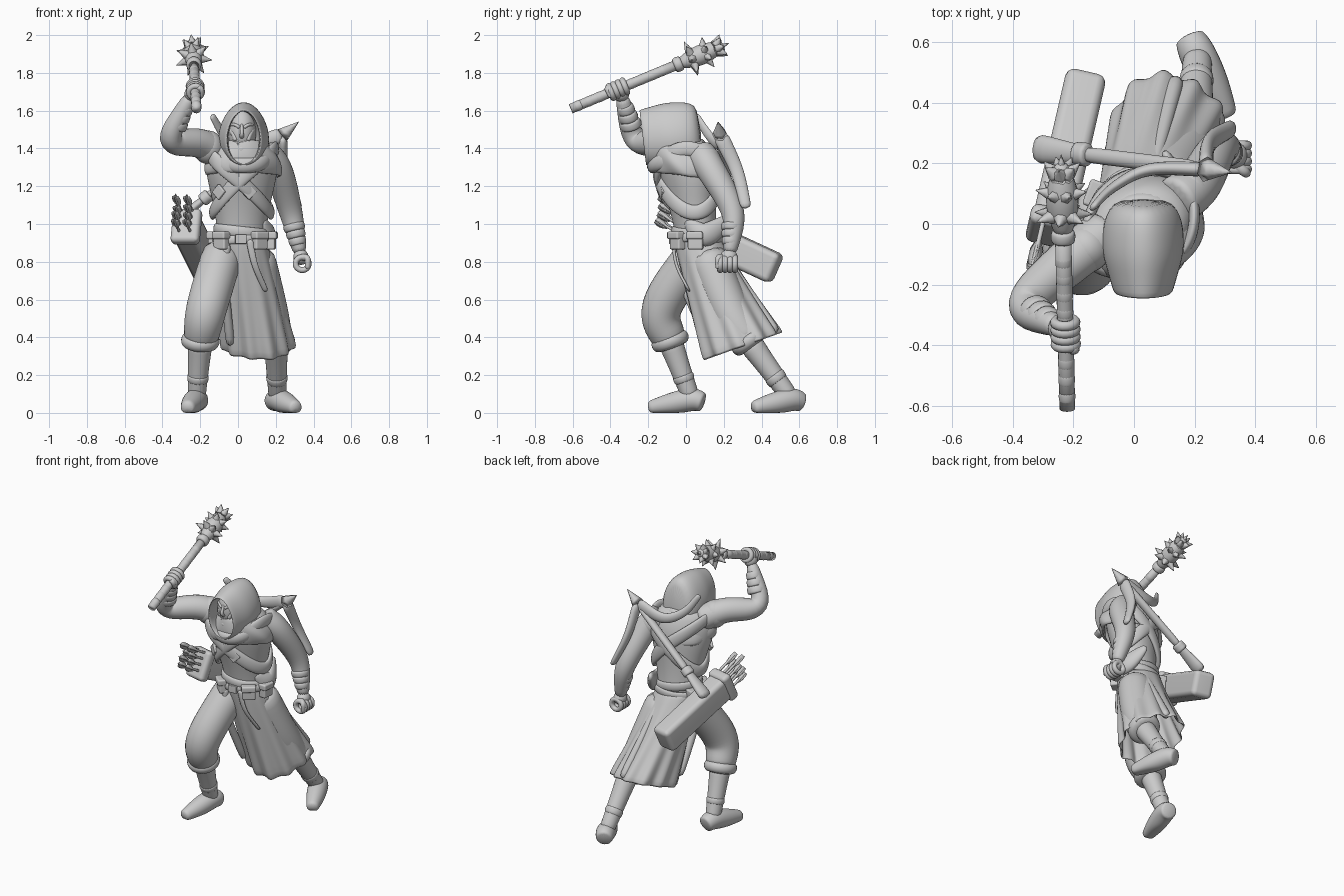
import bpy, bmesh, math, random
from math import sin, cos, pi, tau, radians
from mathutils import Vector, Matrix, Euler

cube = bpy.data.objects.get("Cube")
if cube:
    bpy.data.objects.remove(cube)
random.seed(4)

grey = bpy.data.materials.new("stone_grey")
grey.use_nodes = True
grey.diffuse_color = (.6, .6, .6, 1)
grey.node_tree.nodes["Principled BSDF"].inputs["Base Color"].default_value = grey.diffuse_color
RIGHT, FRONT, UP = Vector((1, 0, 0)), Vector((0, 1, 0)), Vector((0, 0, 1))


def finish(name, bm, subdivide=0, thickness=0):
    """Turn a bmesh into a smooth grey object."""
    bmesh.ops.recalc_face_normals(bm, faces=bm.faces)
    for face in bm.faces:
        face.smooth = True
    mesh = bpy.data.meshes.new(name)
    bm.to_mesh(mesh)
    bm.free()
    mesh.materials.append(grey)
    obj = bpy.data.objects.new(name, mesh)
    bpy.context.collection.objects.link(obj)
    if thickness:
        obj.modifiers.new("thickness", 'SOLIDIFY').thickness = thickness
    if subdivide:
        smooth = obj.modifiers.new("smooth", 'SUBSURF')
        smooth.levels = smooth.render_levels = subdivide
    else:
        obj.modifiers.new("clean_shading", 'WEIGHTED_NORMAL')


def skin(name, rings, loop=False, caps=True, subdivide=1, thickness=0):
    """Bridge rings of points with quads."""
    bm = bmesh.new()
    verts = [[bm.verts.new(p) for p in ring] for ring in rings]
    count = len(verts[0])
    for low, high in zip(verts, verts[1:] + (verts[:1] if loop else [])):
        for i in range(count):
            j = (i + 1) % count
            bm.faces.new((low[i], low[j], high[j], high[i]))
    if caps and not loop:
        bm.faces.new(verts[0])
        bm.faces.new(verts[-1])
    finish(name, bm, subdivide, thickness)


def tube(name, points, radii, flat=1, up=None, sides=10, loop=False, floor=False, subdivide=1):
    """Oval tube along points; up fixes the axis that keeps the full radius."""
    rings, axis, previous = [], None, None
    for i, point in enumerate(points):
        before = points[i - 1] if i or loop else point
        after = points[(i + 1) % len(points)] if loop or i + 1 < len(points) else point
        along = (after - before).normalized()
        if up:
            axis = up
        elif axis:
            axis = previous.rotation_difference(along) @ axis
        else:
            axis = along.orthogonal()
        axis = (axis - along * axis.dot(along)).normalized()
        across, previous = along.cross(axis) * flat, along
        ring = [point + (axis * cos(a) + across * sin(a)) * radii[i] for a in around(sides)]
        if floor:
            for corner in ring:
                corner.z = max(corner.z, 0)
        rings.append(ring)
    skin(name, rings, loop, subdivide=subdivide)


def around(count):
    return [tau * k / count for k in range(count)]


def steps_to_one(count):
    return [k / count for k in range(count + 1)]


def spline(points, steps):
    """Smooth curve through every point."""
    points = [Vector(p) for p in points]
    padded = [2 * points[0] - points[1], *points, 2 * points[-1] - points[-2]]
    curve = []
    for a, b, c, d in zip(padded, padded[1:], padded[2:], padded[3:]):
        for k in range(steps):
            t = k / steps
            straight, leave, arrive = b.lerp(c, t * t * (3 - 2 * t)), (c - a) / 2, (d - b) / 2
            curve.append(straight + leave * t * (1 - t) ** 2 - arrive * t * t * (1 - t))
    return curve + [points[-1]]


def sweep(name, points, start, end, bulge=0, steps=4, **options):
    """Tube through a few points, with a radius that tapers and swells."""
    path = spline(points, steps)
    spots = steps_to_one(len(path) - 1)
    tube(name, path, [start + (end - start) * t + bulge * sin(pi * t) for t in spots], **options)


def ball(name, center, size):
    bm = bmesh.new()
    bmesh.ops.create_uvsphere(bm, u_segments=16, v_segments=10, radius=1)
    bm.transform(Matrix.Translation(center) @ Matrix.Diagonal((*size, 1)))
    finish(name, bm, 1)


def box(name, center, size, turn, bevel=.01):
    bm = bmesh.new()
    bmesh.ops.create_cube(bm, size=1)
    bmesh.ops.scale(bm, vec=size, verts=bm.verts)
    bmesh.ops.bevel(bm, geom=bm.edges[:], offset=bevel, segments=3, affect='EDGES', profile=.5)
    bm.transform(Matrix.Translation(center) @ turn.to_matrix().to_4x4())
    finish(name, bm)


# torso, turned towards the raised arm
HIP_Z, NECK_Z = .84, 1.46


def on_torso(angle, z, out=0.0):
    """Point on the torso skin at an angle and height."""
    t = (z - HIP_Z) / (NECK_Z - HIP_Z)
    chest, yaw = sin(pi * t ** 2.5), radians(10 + 20 * t)
    x = (.13 + .07 * chest + out) * cos(angle - yaw)
    y = (.11 + .04 * chest + out) * sin(angle - yaw)
    center = Vector((.02, .07 - .09 * t, z))
    return center + Matrix.Rotation(yaw, 3, 'Z') @ Vector((x, y, 0))


skin("torso", [[on_torso(a, HIP_Z + (NECK_Z - HIP_Z) * t) for a in around(24)] for t in steps_to_one(10)])


# belt, chest straps and pouches
def strap(name, z, rise, width, out):
    path = [on_torso(a, z + rise * cos(a), out) for a in around(32)]
    tube(name, path, [width] * len(path), flat=.45, up=UP, loop=True)


strap("belt", .92, .01, .025, .015)
strap("waist_sash", .96, -.015, .03, .005)
for name, rise in (("right_chest_strap", -.17), ("left_chest_strap", .17)):
    strap(name, 1.23, rise, .042, .012)
for name, angle in (("right", -2.2), ("left", -1.3)):
    box(name + "_chest_buckle", on_torso(angle, 1.17, .02), (.06, .02, .06), Euler((0, pi / 4, angle + pi / 2)), .005)
for i, angle in enumerate((-2.3, -.9, -.1, 2.8)):
    turn = Euler((0, 0, angle + pi / 2))
    box(f"belt_pouch_{i}", on_torso(angle, .91, .025), (.08, .05, .09), turn)
    box(f"belt_pouch_flap_{i}", on_torso(angle, .94, .028), (.09, .06, .04), turn)
box("belt_buckle", on_torso(-pi / 2, .92, .025), (.06, .02, .05), Euler((0, 0, .1)), .005)
sweep("hip_bag", [(.13, 0, 1.02), (.16, .1, .94), (.1, .24, 1.04)], .02, .02, .05, flat=.6, up=UP)

# long skirt with folds, trailing behind
rings = []
for t in steps_to_one(8):
    ring = []
    for a in around(72):
        fold = 1 + t * (.06 * cos(11 * a + t) + .03 * sin(4 * a))
        x, y = (.135 + .06 * t) * fold * cos(a), (.125 + .08 * t) * fold * sin(a)
        ring.append((.01 + .1 * t + x, .06 + .24 * t ** 1.1 + y, .93 - .58 * t + .36 * t * y))
    rings.append(ring)
skin("skirt", rings, caps=False, thickness=.015)
sweep("sash_tail", [(.06, -.07, .92), (.09, -.05, .78), (.15, .02, .64)], .02, .015, flat=.5, up=RIGHT)
sweep("front_fold", [(-.06, -.05, .9), (-.07, -.02, .7), (-.04, .13, .35)], .025, .025)
sweep("rear_fold", [(.06, .16, .9), (.1, .32, .66), (.14, .48, .42)], .02, .03)

# legs
LEGS = {"right": [(-.07, .08, .88), (-.165, -.13, .56), (-.2, -.08, .37), (-.22, .03, .07), (-.27, -.2, .025)],
        "left": [(.08, .1, .86), (.16, .24, .52), (.2, .34, .37), (.21, .56, .07), (.31, .35, .025)]}
for side, joints in LEGS.items():
    hip, knee, cuff, ankle, toe = map(Vector, joints)
    shin = (ankle - cuff).normalized()
    sweep(side + "_trouser", [hip, knee, cuff], .11, .09, .012, sides=14)
    sweep(side + "_cuff", [cuff - shin * .05, cuff + shin * .03], .09, .085, .02, sides=14)
    sweep(side + "_shin", [cuff, cuff.lerp(ankle, .4), ankle], .068, .048, sides=14)
    sweep(side + "_ankle_wrap", [cuff.lerp(ankle, .55), cuff.lerp(ankle, .7)], .058, .054, .005)
    heel = ankle + (ankle - toe) * .28
    heel.z = .055
    sweep(side + "_foot", [heel, ankle, ankle.lerp(toe, .5), toe], .05, .035, .02, up=UP, floor=True, sides=14)

# mace line and grips
BUTT, TIP = Vector((-.22, -.61, 1.61)), Vector((-.24, .21, 1.95))
AXIS = (TIP - BUTT).normalized()
SIDEWAYS = AXIS.orthogonal().normalized()
ACROSS = AXIS.cross(SIDEWAYS)


def along_mace(distance):
    return BUTT + AXIS * distance


# arms with ribbed bracers, curled fingers and thumbs
ARMS = {"right": [(-.08, -.02, 1.37), (-.21, -.12, 1.43), (-.36, -.27, 1.45), (-.25, -.34, 1.68), along_mace(.27)],
        "left": [(.13, .07, 1.38), (.21, .13, 1.29), (.28, .25, 1.06), (.33, .23, .84), (.34, .22, .79)]}
for side, joints in ARMS.items():
    shoulder, deltoid, elbow, wrist, grip = map(Vector, joints)
    sweep(side + "_arm", [shoulder, deltoid, elbow, wrist], .085, .036, .013, sides=14)
    ball(side + "_shoulder", shoulder.lerp(deltoid, .6), (.085, .085, .09))
    for i in range(3):
        top, bottom = elbow.lerp(wrist, .25 + .17 * i), elbow.lerp(wrist, .46 + .17 * i)
        sweep(f"{side}_bracer_{i}", [top, bottom], .06 - .006 * i, .054 - .006 * i, .005)
    axis = AXIS if side == "right" else FRONT
    inward = axis.orthogonal().normalized()
    outward = axis.cross(inward)
    for i in range(4):
        center = grip + axis * (i - 1.5) * .026
        path = [center + (inward * cos(a) + outward * sin(a)) * .037 for a in around(10)]
        tube(f"{side}_finger_{i}", path, [.02] * len(path), sides=6, loop=True)
    palm = grip.lerp(wrist, .7)
    ball(side + "_palm", palm, (.042, .048, .042))
    thumb = grip - axis * .05
    sweep(side + "_thumb", [palm - axis * .03, thumb + inward * .04, thumb + outward * .04], .02, .014)

# spiked mace
sweep("mace_handle", [BUTT, along_mace(.62)], .026, .027, sides=16, subdivide=0)
for i in range(9):
    sweep(f"mace_grip_wrap_{i}", [along_mace(.02 + .06 * i), along_mace(.07 + .06 * i)], .026, .026, .004)
sweep("mace_collar", [along_mace(.59), along_mace(.64)], .038, .038, .006)
sweep("mace_head", [along_mace(.62), along_mace(.88)], .028, .02, .034, steps=8)
for row, lean in enumerate((-.1, .3, .9)):
    base = along_mace(.7 + .06 * row)
    for k, a in enumerate(around(7)):
        a += row * pi / 7
        out = (SIDEWAYS * cos(a) + ACROSS * sin(a) + AXIS * lean).normalized()
        sweep(f"mace_spike_{row}_{k}", [base + out * .03, base + out * (.1 - .008 * row)], .03, .001, sides=6, subdivide=0)
sweep("mace_tip", [along_mace(.82), TIP + AXIS * .02], .03, .001, sides=6, subdivide=0)

# head and face
FACE = Vector((.02, -.18, 1.48))


def on_face(x, y, z):
    return FACE + Vector((x, y, z))


ball("head", on_face(0, .08, .01), (.08, .095, .125))
sweep("nose", [on_face(0, 0, .05), on_face(0, -.022, 0), on_face(0, 0, -.02)], .008, .014)
for side, s in (("right", -1), ("left", 1)):
    sweep(side + "_brow", [on_face(s * .01, -.006, .03), on_face(s * .035, .002, .045), on_face(s * .06, .03, .045)], .01, .008)
    sweep(side + "_cheek", [on_face(s * .03, .01, -.04), on_face(s * .045, .02, 0), on_face(s * .06, .05, .02)], .015, .015)
lips = [on_face(.022 * cos(a), .004, .016 * sin(a) - .055) for a in around(8)]
tube("lips", lips, [.007] * len(lips), sides=6, loop=True)
ball("chin", on_face(0, .02, -.085), (.035, .03, .026))
sweep("neck", [on_face(0, .12, 0), on_face(0, .14, -.14)], .06, .075)

# hood: inner lining, then outer cloth from a narrow rim to a boxy rear
sections = [(-.06, .6), (-.2, .62), (-.23, .64)]
for t in steps_to_one(8):
    sections.append((-.23 + .31 * t, min(1, .72 + .65 * t) * (1 - .4 * t ** 8)))
rings = []
for y, size in sections:
    ring = []
    for a in around(24):
        x, z = .135 * size * cos(a), .175 * (.45 + .55 * size) * sin(a)
        x *= 1 - .8 * z
        ring.append((.03 + x, y - .12 * z, 1.475 + z + .08 * y))
    rings.append(ring)
skin("hood", rings)

# cowl draped over the shoulders, and a rolled scarf
rings = []
for t in steps_to_one(5):
    yaw = Matrix.Rotation(radians(30 * t), 3, 'Z')
    spread, ring = sin(pi * t * .6), []
    for a in around(36):
        fold = 1 + .04 * t * sin(7 * a)
        offset = yaw @ Vector(((.1 + .115 * spread) * fold * cos(a), (.12 + .05 * spread) * fold * sin(a), 0))
        ring.append(offset + Vector((.03, -.06 + .06 * t, 1.45 - .2 * t - .1 * offset.y * t)))
    rings.append(ring)
skin("cowl", rings, caps=False, thickness=.02)
scarf = [Vector((.03 + .13 * cos(a), -.05 + .13 * sin(a), 1.36 + .05 * sin(a))) for a in around(20)]
tube("neck_scarf", scarf, [.045] * len(scarf), flat=.7, up=UP, loop=True)

# quiver with arrows
MOUTH, BOTTOM = Vector((-.28, -.04, 1)), Vector((-.16, .48, .76))
DOWN = (BOTTOM - MOUTH).normalized()
WIDE = DOWN.cross(UP).normalized()
TALL = WIDE.cross(DOWN)
turn = DOWN.to_track_quat('Y', 'Z')
box("quiver", MOUTH.lerp(BOTTOM, .5), (.135, (BOTTOM - MOUTH).length, .165), turn, .03)
box("quiver_rim", MOUTH.lerp(BOTTOM, .06), (.155, .07, .195), turn, .025)
for i in range(8):
    base = MOUTH + WIDE * (i % 2 - .5) * .06 + TALL * (i // 2 - 1.2) * .04
    end = base - DOWN * random.uniform(.11, .16) + TALL * .02
    sweep(f"arrow_shaft_{i}", [base + DOWN * .1, end], .008, .008, sides=6, subdivide=0)
    for name, up in (("wide", WIDE), ("tall", TALL)):
        sweep(f"arrow_feather_{name}_{i}", [end, end.lerp(base, .65)], .018, .006, .01, flat=.2, up=up, sides=4, subdivide=0)

# crossbow slung across the back
POINT, STOCK = Vector((.32, .17, 1.54)), Vector((-.33, .25, 1.01))
HUB = POINT.lerp(STOCK, .13)
sweep("crossbow_stock", [HUB, HUB.lerp(STOCK, .75)], .028, .028, flat=.8, up=FRONT)
sweep("crossbow_butt", [HUB.lerp(STOCK, .68), STOCK], .028, .055, flat=.6, up=FRONT)
sweep("crossbow_clasp", [HUB.lerp(STOCK, .68), HUB.lerp(STOCK, .76)], .042, .042, flat=.9, up=FRONT)
sweep("crossbow_point", [HUB, POINT], .042, .002, sides=6, subdivide=0)
sweep("crossbow_upper_limb", [HUB, (.05, .18, 1.42), (-.07, .12, 1.47), (-.14, .05, 1.58)], .045, .02, flat=.6, up=UP)
sweep("crossbow_lower_limb", [HUB, (.25, .27, 1.28), (.33, .32, 1.08)], .045, .03, flat=.6, up=FRONT)
